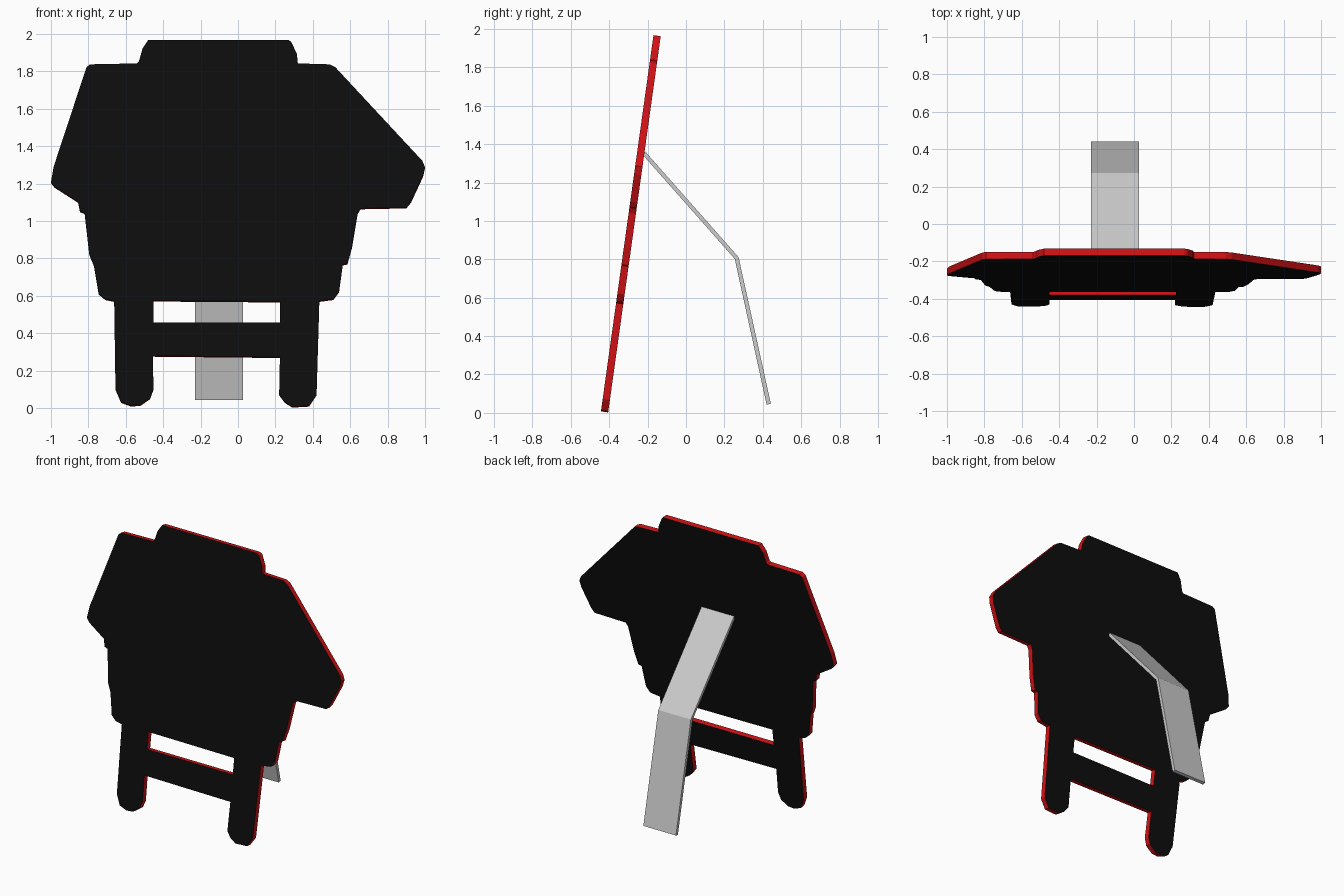
import bpy, bmesh
from math import radians, cos

if "Cube" in bpy.data.objects:
    bpy.data.objects.remove(bpy.data.objects["Cube"])

TILT = radians(7.95)


def material(name, rgb):
    m = bpy.data.materials.new(name)
    m.diffuse_color = (*rgb, 1)
    m.use_nodes = True
    m.node_tree.nodes["Principled BSDF"].inputs["Base Color"].default_value = m.diffuse_color
    return m


# Panel outline as seen from the front (x, z), clockwise from the top left
outline = [
    (-0.48, 1.965), (0.27, 1.965), (0.285, 1.955), (0.315, 1.89), (0.32, 1.84), (0.49, 1.835), (0.52, 1.82),
    (0.985, 1.32), (1.0, 1.285), (0.99, 1.24), (0.925, 1.10), (0.90, 1.07), (0.655, 1.065), (0.64, 1.04),
    (0.61, 0.86), (0.585, 0.77), (0.56, 0.765), (0.54, 0.62), (0.51, 0.58), (0.435, 0.57),
    (0.42, 0.07), (0.38, 0.01), (0.29, 0.005), (0.25, 0.03), (0.22, 0.07), (0.224, 0.27),
    (-0.455, 0.277), (-0.452, 0.10), (-0.47, 0.05), (-0.52, 0.015), (-0.57, 0.01), (-0.625, 0.03), (-0.655, 0.10),
    (-0.662, 0.57), (-0.71, 0.58), (-0.745, 0.61), (-0.77, 0.76), (-0.795, 0.82), (-0.82, 1.04), (-0.845, 1.05),
    (-0.855, 1.10), (-0.98, 1.18), (-1.0, 1.205), (-0.985, 1.29), (-0.81, 1.82), (-0.79, 1.835),
    (-0.54, 1.84), (-0.53, 1.85), (-0.51, 1.92)]
# Opening between the body and the crossbar
opening = [(-0.453, 0.455), (0.225, 0.455), (0.225, 0.567), (-0.453, 0.572)]

# Leaning cutout panel: filled curve with a hole, extruded to a board
curve = bpy.data.curves.new("panel", 'CURVE')
curve.dimensions = '2D'
curve.fill_mode = 'BOTH'
curve.extrude = 0.019
for loop in (outline, opening):
    s = curve.splines.new('POLY')
    s.points.add(len(loop) - 1)
    for p, (x, z) in zip(s.points, loop):
        p.co = (x, z / cos(TILT), 0, 1)
    s.use_cyclic_u = True
panel = bpy.data.objects.new("cutout_panel", curve)
bpy.context.collection.objects.link(panel)
panel.location = (0, -0.425, 0)
panel.rotation_euler = (radians(90) - TILT, 0, 0)
bpy.context.view_layer.objects.active = panel
panel.select_set(True)
bpy.ops.object.convert(target='MESH')
panel = bpy.context.object
panel.name = "cutout_panel"

# Black faces with a red rim
me = panel.data
me.materials.clear()
me.materials.append(material("black_face", (0.004, 0.004, 0.004)))
me.materials.append(material("red_rim", (0.65, 0.006, 0.008)))
bm = bmesh.new()
bm.from_mesh(me)
bmesh.ops.remove_doubles(bm, verts=bm.verts, dist=1e-5)
bmesh.ops.recalc_face_normals(bm, faces=bm.faces)
for f in bm.faces:
    f.material_index = 0 if abs(f.normal.z) > 0.5 else 1
    f.smooth = False
bm.to_mesh(me)
bm.free()

# Bent rear prop: side profile (y, z) swept across x
profile = [(-0.213, 1.362), (0.274, 0.811), (0.442, 0.048), (0.420, 0.043), (0.254, 0.802), (-0.225, 1.344)]
bm = bmesh.new()
left, right = [[bm.verts.new((x, y, z)) for y, z in profile] for x in (-0.23, 0.027)]
n = len(profile)
for i in range(n):
    j = (i + 1) % n
    bm.faces.new((left[i], left[j], right[j], right[i]))
for side in (left, right):
    bm.faces.new((side[0], side[1], side[4], side[5]))
    bm.faces.new((side[1], side[2], side[3], side[4]))
bmesh.ops.recalc_face_normals(bm, faces=bm.faces)
me = bpy.data.meshes.new("rear_prop")
bm.to_mesh(me)
bm.free()
bpy.context.collection.objects.link(bpy.data.objects.new("rear_prop", me))
